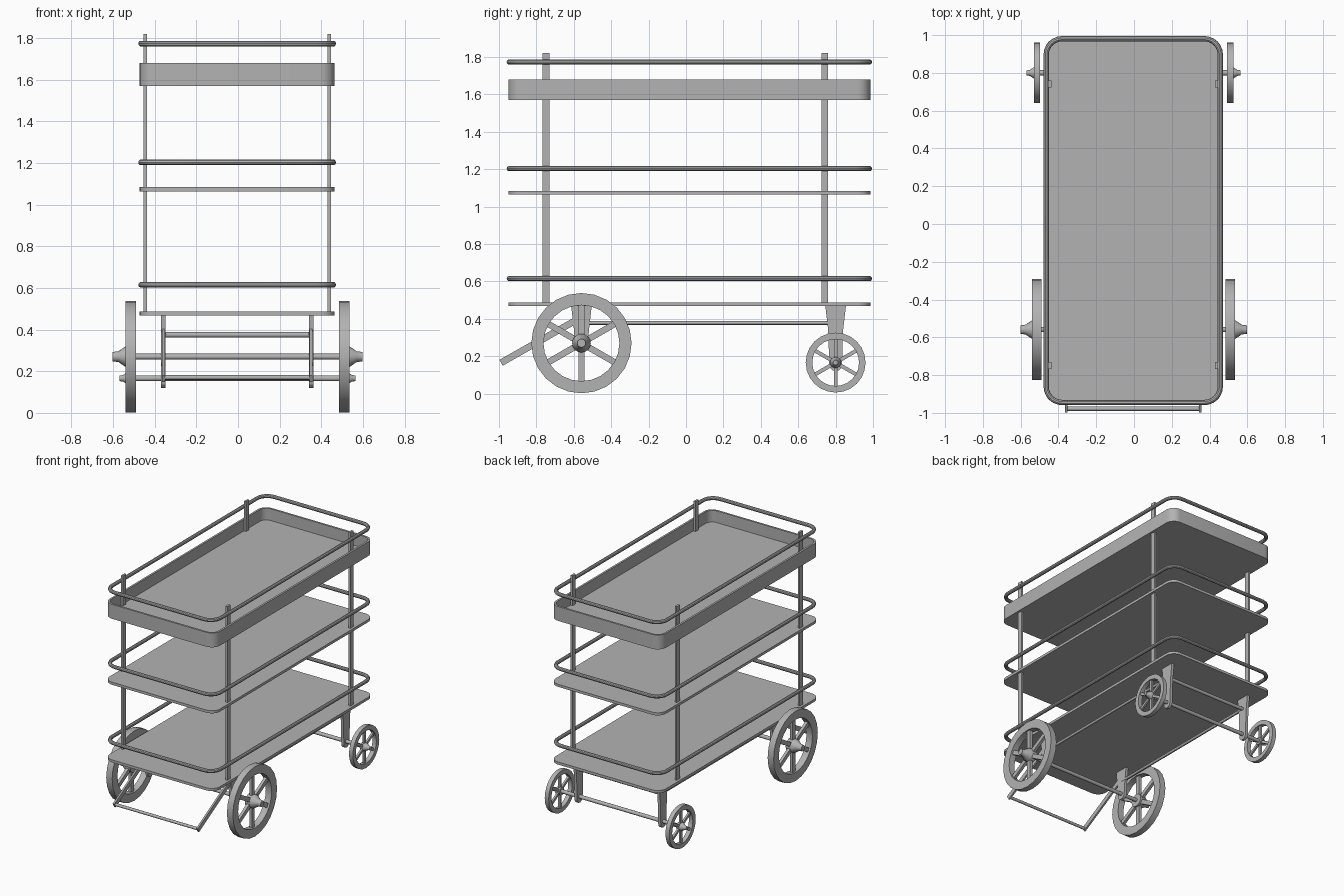
import bpy, bmesh, math
from mathutils import Vector, Matrix

default = bpy.data.objects.get("Cube")
if default:
    bpy.data.objects.remove(default)

GREY = (0.45, 0.45, 0.45, 1)
metal = bpy.data.materials.new("grey_metal")
metal.use_nodes = True
metal.diffuse_color = GREY
metal.node_tree.nodes["Principled BSDF"].inputs["Base Color"].default_value = GREY

CX, CY = -0.004, 0.018      # centre of the shelf stack


def finish(bm, name, smooth=True):
    bmesh.ops.recalc_face_normals(bm, faces=bm.faces)
    mesh = bpy.data.meshes.new(name)
    bm.to_mesh(mesh)
    bm.free()
    mesh.materials.append(metal)
    obj = bpy.data.objects.new(name, mesh)
    bpy.context.collection.objects.link(obj)
    if smooth:
        bpy.ops.object.select_all(action='DESELECT')
        obj.select_set(True)
        bpy.context.view_layer.objects.active = obj
        bpy.ops.object.shade_smooth_by_angle(angle=math.radians(35))
    return obj


def rounded_rect(hx, hy, r, steps=6):
    pts = []
    for k, (sx, sy) in enumerate([(1, 1), (-1, 1), (-1, -1), (1, -1)]):
        for i in range(steps + 1):
            a = (k + i / steps) * math.pi / 2
            pts.append((CX + sx * (hx - r) + r * math.cos(a),
                        CY + sy * (hy - r) + r * math.sin(a)))
    return pts


def slab(bm, hx, hy, r, z0, z1):
    face = bm.faces.new([bm.verts.new((x, y, z0)) for x, y in rounded_rect(hx, hy, r)])
    ext = bmesh.ops.extrude_face_region(bm, geom=[face])["geom"]
    bmesh.ops.translate(bm, vec=(0, 0, z1 - z0),
                        verts=[v for v in ext if isinstance(v, bmesh.types.BMVert)])
    return [f for f in ext if isinstance(f, bmesh.types.BMFace)][0]


def rod(bm, a, b, r, sides=12):
    a, b = Vector(a), Vector(b)
    turn = (b - a).to_track_quat('Z', 'Y').to_matrix().to_4x4()
    bmesh.ops.create_cone(bm, cap_ends=True, segments=sides, radius1=r, radius2=r,
                          depth=(b - a).length,
                          matrix=Matrix.Translation((a + b) / 2) @ turn)


def box(bm, size, matrix):
    bmesh.ops.create_cube(bm, size=1, matrix=matrix @ Matrix.Diagonal((*size, 1)))


def lathe_x(bm, profile, y, z, sides, closed=False):
    # revolve (x, radius) points around an axle line
    rings = []
    for i in range(sides):
        a = 2 * math.pi * i / sides
        rings.append([bm.verts.new((x, y + r * math.sin(a), z + r * math.cos(a)))
                      for x, r in profile])
    n = len(profile)
    for i in range(sides):
        p, q = rings[i], rings[(i + 1) % sides]
        for j in range(n if closed else n - 1):
            k = (j + 1) % n
            bm.faces.new((p[j], p[k], q[k], q[j]))
    if not closed:
        for j in (0, -1):
            bm.faces.new([ring[j] for ring in rings])


def plate(bm, x, width, outline):
    # flat side profile in y, z with thickness along x
    face = bm.faces.new([bm.verts.new((x - width / 2, y, z)) for y, z in outline])
    ext = bmesh.ops.extrude_face_region(bm, geom=[face])["geom"]
    bmesh.ops.translate(bm, vec=(width, 0, 0),
                        verts=[v for v in ext if isinstance(v, bmesh.types.BMVert)])


# Flat shelves
for name, z in (("lower_shelf", 0.468), ("middle_shelf", 1.064)):
    bm = bmesh.new()
    slab(bm, 0.468, 0.968, 0.07, z, z + 0.02)
    finish(bm, name)

# Top tray with a raised rim
bm = bmesh.new()
top = slab(bm, 0.468, 0.968, 0.07, 1.57, 1.68)
bmesh.ops.inset_region(bm, faces=[top], thickness=0.015, use_even_offset=True)
inner = bmesh.ops.extrude_face_region(bm, geom=[top])["geom"]
bmesh.ops.translate(bm, vec=(0, 0, -0.09),
                    verts=[v for v in inner if isinstance(v, bmesh.types.BMVert)])
bmesh.ops.delete(bm, geom=[top], context='FACES_ONLY')
finish(bm, "top_tray")

# Guard rails: a round tube swept along a rounded rectangle
for name, z in (("lower_rail", 0.615), ("middle_rail", 1.203), ("upper_rail", 1.773)):
    bm = bmesh.new()
    path = [Vector((x, y, z)) for x, y in rounded_rect(0.461, 0.963, 0.085)]
    rings = []
    for i, p in enumerate(path):
        along = (path[(i + 1) % len(path)] - path[i - 1]).normalized()
        side = along.cross(Vector((0, 0, 1)))
        rings.append([bm.verts.new(p + 0.014 * (side * math.cos(t * math.pi / 5)
                                                + Vector((0, 0, math.sin(t * math.pi / 5)))))
                      for t in range(10)])
    for i, ring in enumerate(rings):
        nxt = rings[(i + 1) % len(rings)]
        for t in range(10):
            u = (t + 1) % 10
            bm.faces.new((ring[t], ring[u], nxt[u], nxt[t]))
    finish(bm, name)

# Corner posts
for end, y in (("front", -0.748), ("back", 0.742)):
    for side, s in (("left", 1), ("right", -1)):
        bm = bmesh.new()
        box(bm, (0.016, 0.037, 1.335), Matrix.Translation((CX + s * 0.442, y, 1.1525)))
        finish(bm, f"{end}_{side}_post", smooth=False)

# Wheels: end, y, z, outer radius, rim inner radius, width, hub radius, hub tip, bracket bottom
WHEELS = [("front", -0.559, 0.27, 0.268, 0.203, 0.05, 0.05, 0.6, 0.225),
          ("back", 0.8, 0.166, 0.16, 0.125, 0.033, 0.03, 0.566, 0.12)]
for end, y, z, R, r, w, hub, tip, low in WHEELS:
    for side, s in (("left", 1), ("right", -1)):
        mid = 0.512
        x = CX / 2 + s * mid
        bm = bmesh.new()
        lathe_x(bm, [(x - w / 2, r), (x - w / 2, R), (x + w / 2, R), (x + w / 2, r)],
                y, z, 24, closed=True)
        finish(bm, f"{end}_{side}_rim")

        bm = bmesh.new()
        for k in range(6):
            turn = Matrix.Translation((x, y, z)) @ Matrix.Rotation(k * math.pi / 3, 4, 'X')
            box(bm, (w * 0.45, R * 0.125, r + 0.005),
                turn @ Matrix.Translation((0, 0, (r + 0.005) / 2)))
        finish(bm, f"{end}_{side}_spokes", smooth=False)

        bm = bmesh.new()
        flare = tip - mid - w / 2
        lathe_x(bm, [(x - s * w * 0.5, hub), (x + s * w * 0.5, hub),
                     (x + s * (w / 2 + flare * 0.55), hub * 0.52),
                     (x + s * (w / 2 + flare), hub * 0.45)], y, z, 16)
        finish(bm, f"{end}_{side}_hub")

        # Tapered bracket with a rounded foot
        bm = bmesh.new()
        foot = [(y + 0.034 * math.cos(a * math.pi / 6), low + 0.034 - 0.034 * math.sin(a * math.pi / 6))
                for a in range(7)]
        plate(bm, CX + s * 0.355, 0.022,
              [(y - 0.04, 0.34), (y - 0.055, 0.468), (y + 0.055, 0.468), (y + 0.04, 0.34)] + foot)
        finish(bm, f"{end}_{side}_bracket", smooth=False)

    bm = bmesh.new()
    rod(bm, (-0.52, y, z), (0.52, y, z), 0.014)
    finish(bm, f"{end}_axle")

# Brace rods between the brackets
bm = bmesh.new()
for s in (1, -1):
    rod(bm, (CX + s * 0.35, -0.559, 0.378), (CX + s * 0.35, 0.8, 0.378), 0.01)
rod(bm, (-0.36, 0.8, 0.375), (0.35, 0.8, 0.375), 0.013)
finish(bm, "brace_rods")

# Pull handle: two sloping arms and a grip
tail, head = Vector((0, -0.98, 0.17)), Vector((0, -0.575, 0.4))
length = (head - tail).length
slope = math.atan2(head.z - tail.z, head.y - tail.y)
for side, s in (("left", 1), ("right", -1)):
    bm = bmesh.new()
    box(bm, (0.014, length + 0.02, 0.036),
        Matrix.Translation((tail + head) / 2 + Vector((CX + s * 0.354, 0, 0)))
        @ Matrix.Rotation(slope, 4, 'X'))
    finish(bm, f"handle_{side}_arm", smooth=False)
bm = bmesh.new()
rod(bm, (CX - 0.355, -0.978, 0.17), (CX + 0.355, -0.978, 0.17), 0.011)
finish(bm, "handle_grip")
